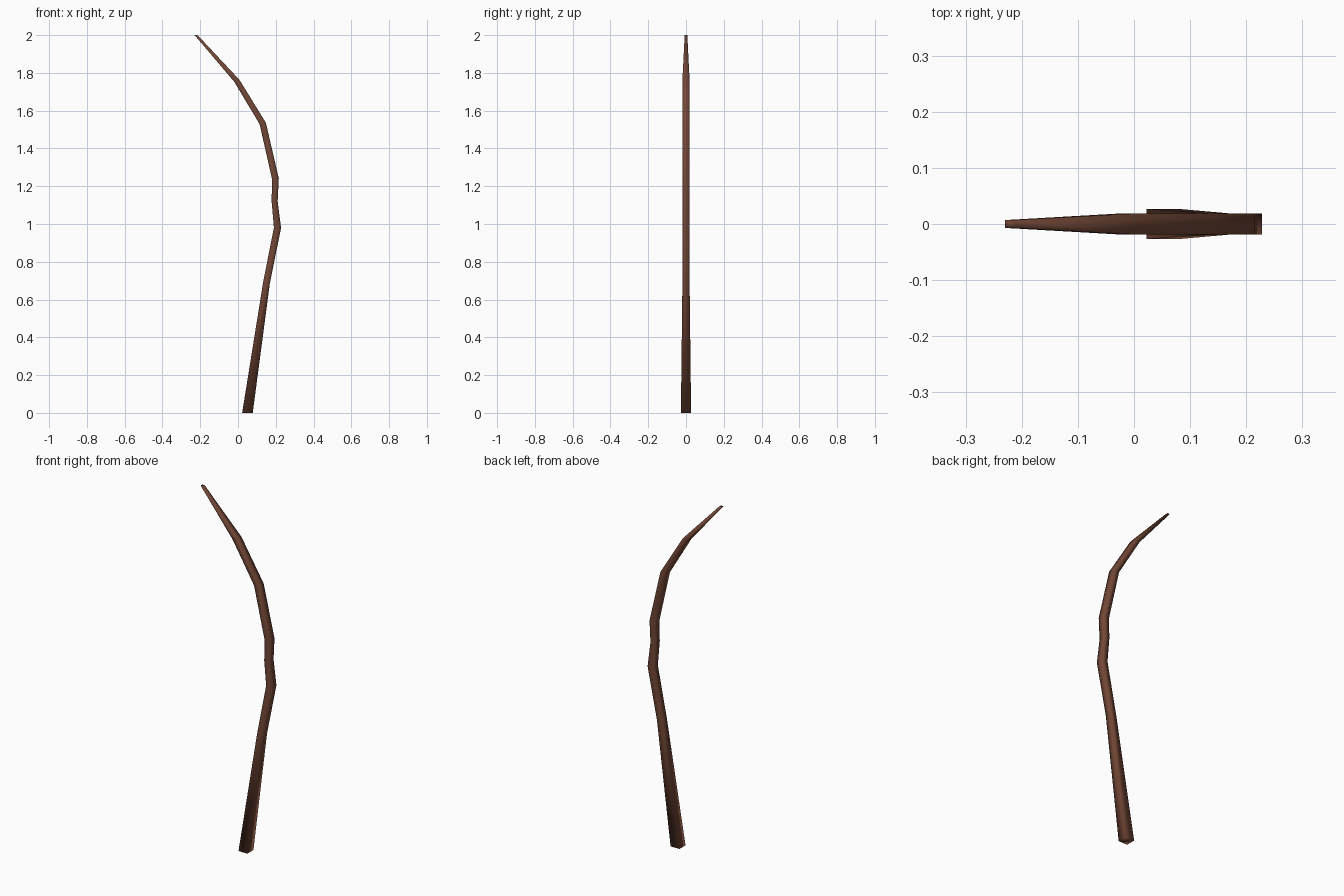
import bpy, bmesh, math

if "Cube" in bpy.data.objects:
    bpy.data.objects.remove(bpy.data.objects["Cube"])

# Centre line of the bent stick: x, z, half width, half depth, tilt of the ring (degrees)
PATH = [
    (0.050, 0.000, 0.028, 0.027, 0),
    (0.151, 0.690, 0.018, 0.019, 8),
    (0.209, 0.980, 0.019, 0.019, 4),
    (0.194, 1.120, 0.016, 0.019, 0),
    (0.198, 1.240, 0.018, 0.019, -6),
    (0.131, 1.532, 0.017, 0.019, -12),
    (-0.006, 1.758, 0.015, 0.019, -18),
    (-0.222, 2.000, 0.008, 0.007, 0),
]

wood = bpy.data.materials.new("brown wood")
wood.diffuse_color = (0.165, 0.062, 0.036, 1)
wood.use_nodes = True
wood.node_tree.nodes["Principled BSDF"].inputs["Base Color"].default_value = wood.diffuse_color

# Square rings along the path, joined into one tapering rod
bm = bmesh.new()
rings = []
for x, z, w, d, tilt in PATH:
    # positive tilt lowers the right edge, as on a path leaning right
    c, s = math.cos(math.radians(tilt)), math.sin(math.radians(tilt))
    rings.append([bm.verts.new((x + u * w * c, v * d, z - u * w * s))
                  for u, v in ((-1, -1), (1, -1), (1, 1), (-1, 1))])
for a, b in zip(rings, rings[1:]):
    for i in range(4):
        j = (i + 1) % 4
        bm.faces.new((a[i], a[j], b[j], b[i]))
bm.faces.new(rings[0][::-1])
bm.faces.new(rings[-1])
bmesh.ops.recalc_face_normals(bm, faces=bm.faces)
for f in bm.faces:
    f.smooth = True

mesh = bpy.data.meshes.new("bent_stick")
bm.to_mesh(mesh)
bm.free()
mesh.materials.append(wood)
stick = bpy.data.objects.new("bent_stick", mesh)
bpy.context.collection.objects.link(stick)
